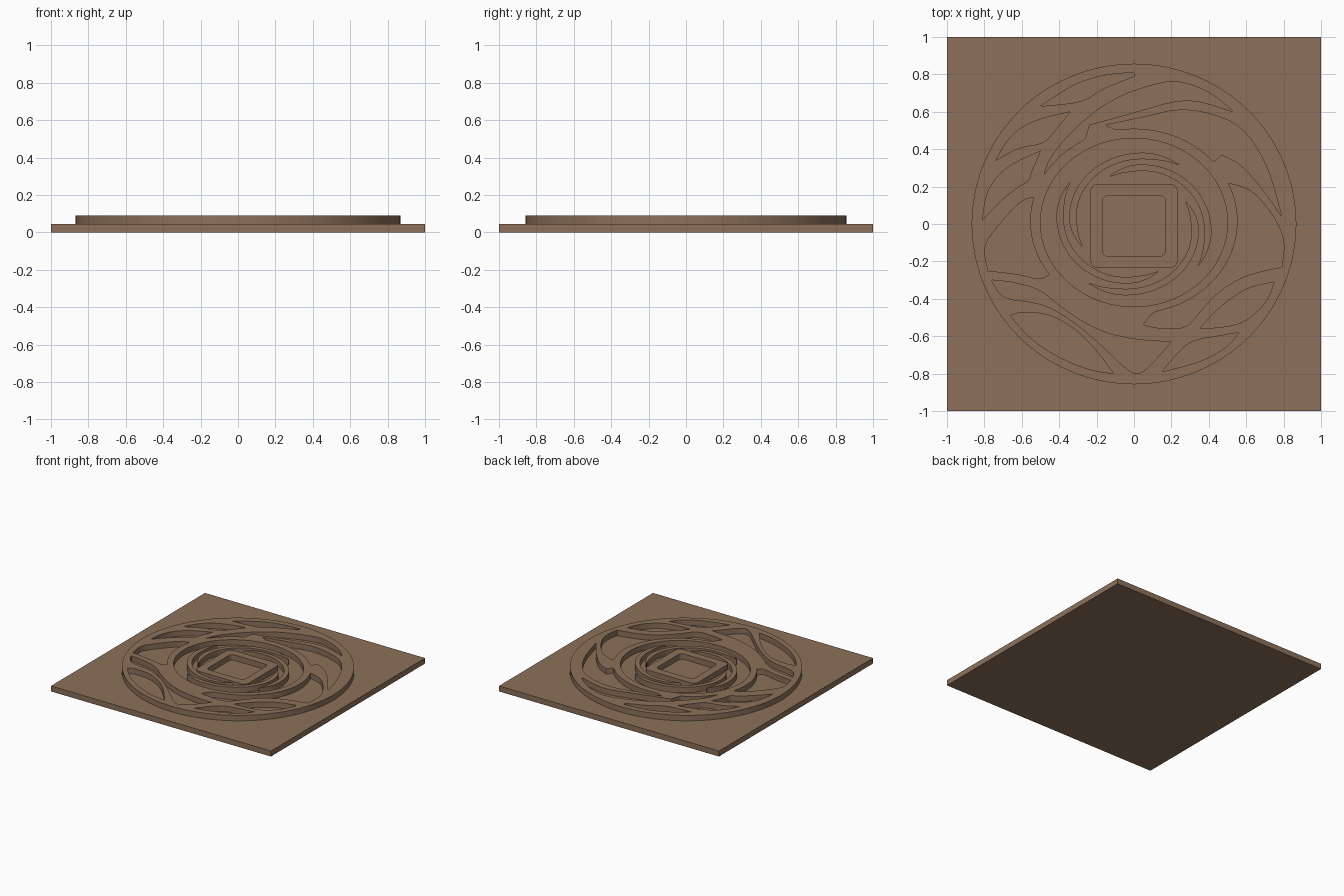
import bpy
from math import cos, sin, pi, radians
from mathutils import Vector

THICK = 0.045      # thickness of the base and of the relief above it

cube = bpy.data.objects.get("Cube")
if cube:
    bpy.data.objects.remove(cube, do_unlink=True)

brown = bpy.data.materials.new("warm brown")
colour = (0.264, 0.165, 0.102, 1)
brown.use_nodes = True
brown.diffuse_color = colour
brown.node_tree.nodes["Principled BSDF"].inputs["Base Color"].default_value = colour


def ellipse(rx, ry, cy=0.0, start=0, end=360, count=96):
    """Points along an elliptical arc; a full turn leaves out the repeated end."""
    steps = count if abs(end - start) == 360 else count - 1
    angles = [radians(start + (end - start) * i / steps) for i in range(count)]
    return [Vector((rx * cos(a), cy + ry * sin(a))) for a in angles]


def ring_edge(start, end):
    """Part of the outer edge of the middle ring."""
    return ellipse(0.555, 0.495, 0.015, start, end, 14)


def rounded(points, rounds=3, limit=radians(58)):
    """Cut the gentle corners of a closed outline and keep its sharp tips."""
    for _ in range(rounds):
        result = []
        for i, p in enumerate(points):
            before, after = points[i - 1], points[(i + 1) % len(points)]
            if (p - before).angle(after - p, 0) > limit:
                result.append(p)
            else:
                result += [p.lerp(before, 0.25), p.lerp(after, 0.25)]
        points = result
    return points


def recess(*points, edge=()):
    """Outline of a recess in hundredths, closed along the middle ring if needed."""
    return rounded([Vector(p) / 100 for p in points] + list(edge))


def swirl(side, steps=40):
    """Tapered band winding outward, clockwise, from one side of the square frame."""
    inner, outer = [], []
    for i in range(steps + 1):
        t = i / steps
        angle = radians(side + 25 - 150 * t)
        radius = 0.305 + 0.115 * t
        half = 0.019 * min(1, 0.15 + 6 * t, 0.15 + 6 * (1 - t))
        way = Vector((cos(angle), 0.92 * sin(angle)))
        inner.append(way * (radius - half))
        outer.append(way * (radius + half))
    return outer + inner[::-1]


def rounded_square(hx, hy, cy, r):
    """Outline of a rectangle with rounded corners."""
    points = []
    for quarter, (sx, sy) in enumerate([(1, 1), (-1, 1), (-1, -1), (1, -1)]):
        for i in range(6):
            a = (quarter + i / 5) * pi / 2
            points.append(Vector((sx * (hx - r) + r * cos(a), cy + sy * (hy - r) + r * sin(a))))
    return points


def slab(name, outlines):
    """Extruded plate on top of the base; nested outlines alternate solid and hole."""
    curve = bpy.data.curves.new(name, "CURVE")
    curve.dimensions = "2D"
    curve.fill_mode = "BOTH"
    curve.extrude = THICK / 2
    for points in outlines:
        spline = curve.splines.new("POLY")
        spline.points.add(len(points) - 1)
        for target, p in zip(spline.points, points):
            target.co = (p.x, p.y, 0, 1)
        spline.use_cyclic_u = True
    curve.materials.append(brown)
    obj = bpy.data.objects.new(name, curve)
    obj.location.z = THICK * 1.5
    bpy.context.collection.objects.link(obj)
    bpy.ops.object.select_all(action="DESELECT")
    obj.select_set(True)
    bpy.context.view_layer.objects.active = obj
    bpy.ops.object.convert(target="MESH")
    bpy.ops.object.shade_smooth_by_angle()


# Square base
bpy.ops.mesh.primitive_cube_add(size=1, location=(0, 0, THICK / 2))
base = bpy.context.object
base.name = "base_plate"
base.scale = (2, 2, THICK)
bpy.ops.object.transform_apply(location=False, rotation=False, scale=True)
base.data.materials.append(brown)

# Leaf-shaped recesses near the rim
top_leaf = recess((0, 81), (-15, 80), (-32, 75), (-50, 63), (-27, 65), (-18, 72), (0, 79))
upper_left_leaf = recess((-74, 34), (-66, 48), (-52, 56), (-34, 60), (-43, 49), (-48, 43), (-62, 41))
left_leaf = recess((-50, 39), (-68, 31), (-79, 18), (-81, 2), (-72, 12), (-62, 20), (-56, 23), (-55, 28))
lower_left_leaf = recess((-66, -49), (-61, -47), (-45, -48), (-30, -57), (-18, -70), (-11, -80),
                         (-25, -78), (-45, -69), (-58, -59))
lower_right_leaf = recess((15, -79), (25, -67), (32, -62), (45, -60), (56, -58), (50, -66), (35, -74))
right_leaf = recess((35, -56), (45, -45), (60, -34), (75, -31), (71, -42), (60, -52), (50, -55))
bottom_sweep = recess((-76, -30), (-65, -31), (-50, -35), (-40, -44), (-20, -57), (0, -62), (20, -63),
                      (5, -80), (-2, -80), (-18, -64), (-35, -50), (-50, -42), (-71, -40))

# Large recesses that reach the middle ring
top_sweep = recess((-45, 36), (-30, 53), (-10, 68), (18, 77), (30, 75), (43, 69), (53, 60), (35, 66),
                   (22, 66), (5, 61), (-24, 53), edge=ring_edge(118, 150))
upper_right_sweep = recess((-15, 53), (5, 57), (25, 62), (46, 58), (60, 50), (72, 30), (79, 4),
                           (68, 20), (56, 33), (47, 37), edge=ring_edge(40, 100))
right_sweep = recess((62, 19), (73, 7), (81, -8), (79, -23), (60, -27), (45, -36), (36, -46),
                     (28, -56), (14, -56), (5, -54), edge=ring_edge(-80, 24))
left_sweep = recess((-60, 13), (-72, 0), (-81, -12), (-78, -25), (-60, -27), (-50, -30),
                    edge=ring_edge(215, 165))

# Carved disc with its open middle
slab("carved_disc", [
    ellipse(0.868, 0.857), ellipse(0.5, 0.45, 0.008),
    top_leaf, upper_left_leaf, left_leaf, lower_left_leaf, lower_right_leaf, right_leaf,
    bottom_sweep, top_sweep, upper_right_sweep, right_sweep, left_sweep])

# Swirling bands around the frame
for name, side in (("right", 0), ("back", 90), ("left", 180), ("front", 270)):
    slab(name + "_swirl_band", [swirl(side)])

# Square frame in the centre
slab("centre_frame", [rounded_square(0.233, 0.225, -0.01, 0.04),
                      rounded_square(0.168, 0.162, -0.01, 0.03)])
